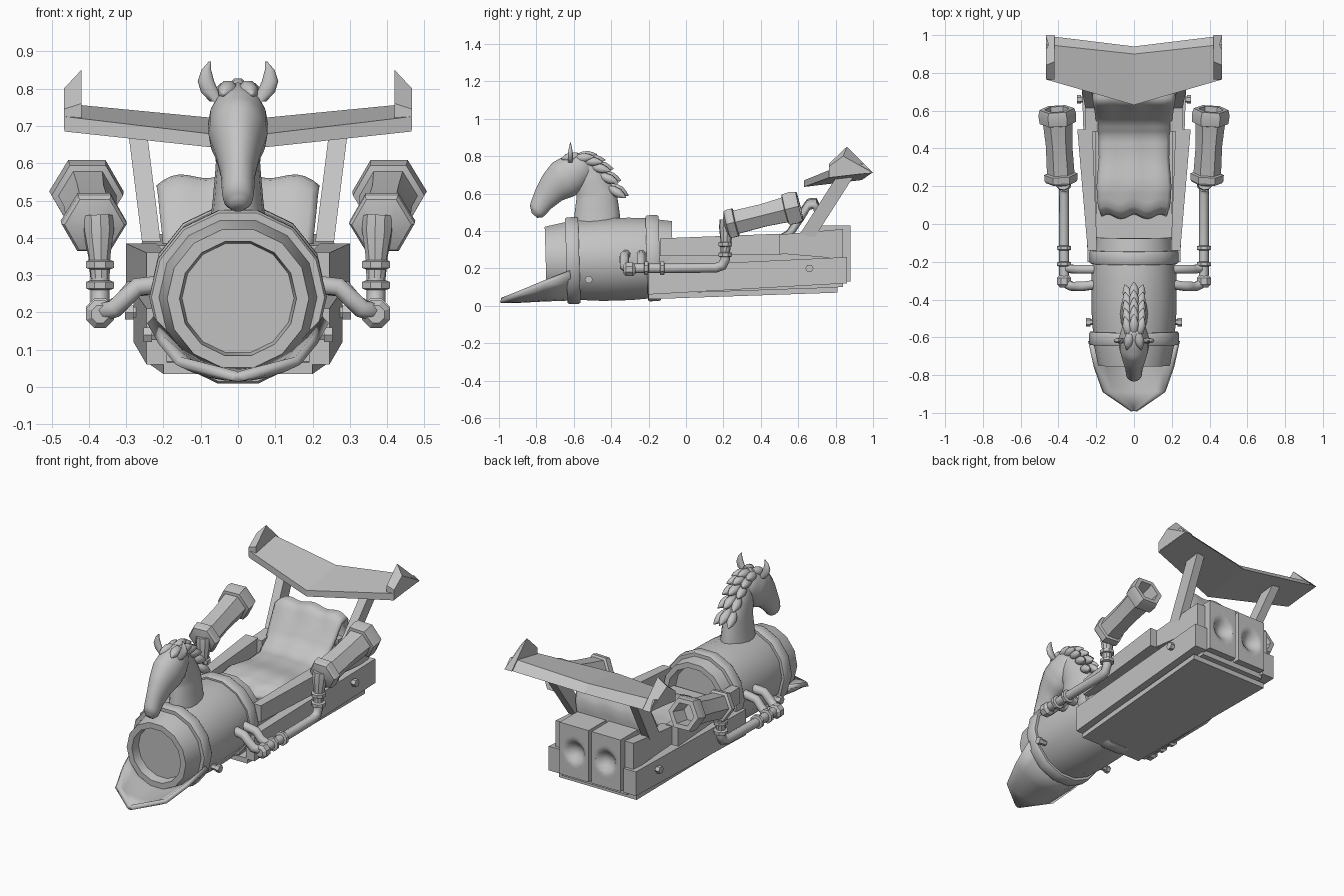
import bpy, bmesh
from math import sin, cos, pi
from mathutils import Vector

cube = bpy.data.objects.get("Cube")
if cube:
    bpy.data.objects.remove(cube, do_unlink=True)

grey = bpy.data.materials.new("plain_grey")
grey.use_nodes = True
colour = (0.55, 0.55, 0.55, 1)
grey.diffuse_color = colour
grey.node_tree.nodes["Principled BSDF"].inputs["Base Color"].default_value = colour


def make(name, points, faces, angle=32):
    """Mesh object with clean normals and angle-limited smooth shading."""
    me = bpy.data.meshes.new(name)
    me.from_pydata([tuple(p) for p in points], [], faces)
    bm = bmesh.new()
    bm.from_mesh(me)
    bmesh.ops.remove_doubles(bm, verts=bm.verts, dist=0.0002)
    bmesh.ops.recalc_face_normals(bm, faces=bm.faces)
    bm.to_mesh(me)
    bm.free()
    me.materials.append(grey)
    ob = bpy.data.objects.new(name, me)
    bpy.context.collection.objects.link(ob)
    bpy.ops.object.select_all(action='DESELECT')
    ob.select_set(True)
    bpy.context.view_layer.objects.active = ob
    bpy.ops.object.shade_smooth_by_angle(angle=angle * pi / 180)
    return ob


def loft(name, rings, angle=32):
    """Skin between rings of equal length, capped at both ends."""
    n = len(rings[0])
    faces = [(k * n + i, k * n + (i + 1) % n, (k + 1) * n + (i + 1) % n, (k + 1) * n + i)
             for k in range(len(rings) - 1) for i in range(n)]
    last = (len(rings) - 1) * n
    faces += [tuple(range(n)), tuple(range(last, last + n))]
    return make(name, [p for r in rings for p in r], faces, angle)


def lathe(name, origin, direction, profile, sides, angle=32):
    """Revolve (distance, radius) pairs round an axis."""
    q = Vector(direction).to_track_quat('Z', 'Y')
    turn = pi / sides
    return loft(name, [[Vector(origin) + q @ Vector((r * sin(2 * pi * i / sides + turn),
                                                    r * cos(2 * pi * i / sides + turn), t))
                        for i in range(sides)] for t, r in profile], angle)


def prism(name, ya, a, yb, b, side=1):
    """Tapered bar along y; a and b are x0, x1, z0, z1 at each end."""
    return loft(name, [[(side * x, y, z) for x, z in ((s[0], s[2]), (s[1], s[2]), (s[1], s[3]), (s[0], s[3]))]
                       for y, s in ((ya, a), (yb, b))])


def patch(name, f, nu, nv, thick=0, angle=32):
    """Parametric sheet, optionally thickened."""
    pts = [f(i / nu, j / nv) for j in range(nv + 1) for i in range(nu + 1)]
    w = nu + 1
    faces = [(j * w + i, j * w + i + 1, (j + 1) * w + i + 1, (j + 1) * w + i)
             for j in range(nv) for i in range(nu)]
    ob = make(name, pts, faces, angle)
    if thick:
        m = ob.modifiers.new("thickness", 'SOLIDIFY')
        m.thickness, m.offset = thick, 0
    return ob


def along(rows, t):
    """Linear interpolation through rows for t in 0..1."""
    k = min(int(t * (len(rows) - 1)), len(rows) - 2)
    f = t * (len(rows) - 1) - k
    return [p + (q - p) * f for p, q in zip(rows[k], rows[k + 1])]


def pipe(name, pts, radius):
    cu = bpy.data.curves.new(name, 'CURVE')
    cu.dimensions, cu.bevel_depth, cu.bevel_resolution, cu.use_fill_caps = '3D', radius, 2, True
    sp = cu.splines.new('POLY')
    sp.points.add(len(pts) - 1)
    for p, co in zip(sp.points, pts):
        p.co = (*co, 1)
    ob = bpy.data.objects.new(name, cu)
    bpy.context.collection.objects.link(ob)
    cu.materials.append(grey)
    sp.use_smooth = True
    bpy.ops.object.select_all(action='DESELECT')
    ob.select_set(True)
    bpy.context.view_layer.objects.active = ob
    bpy.ops.object.convert(target='MESH')


# Barrel with recessed ends and two hoops
nose, axis = (0, -0.75, 0.237), (0, 1, 0.03)
lathe("barrel", nose, axis, [(.05, .001), (.05, .15), (0, .157), (0, .19), (.11, .212), (.3, .226), (.45, .226),
                             (.55, .22), (.68, .2), (.68, .17), (.6, .165), (.6, .001)], 14)
for t, r, name in ((.11, .238, "front_hoop"), (.54, .236, "rear_hoop")):
    lathe(name, nose, axis, [(t, .2), (t, r - .006), (t + .01, r), (t + .06, r), (t + .07, r - .006), (t + .07, .2)], 14)

# Pointed scoop under the barrel nose: rows are y, half width, side z, bottom z
scoop = [(-.62, .235, .18, .04), (-.76, .205, .125, .035), (-.89, .16, .07, .028), (-.99, .01, .032, .027)]


def scoop_point(u, v):
    y, w, top, low = along(scoop, v)
    s = 2 * u - 1
    return (s * w, y, low + (top - low) * s * s)


patch("nose_scoop", scoop_point, 8, 3, 0.025)

# Chassis
prism("floor_plate", -.2, (-.2, .2, .035, .065), .81, (-.25, .25, .07, .1))
prism("inner_tub", -.12, (-.2, .2, .06, .27), .84, (-.21, .21, .1, .28))
for s, side in ((1, "left_"), (-1, "right_")):
    prism(side + "lower_rail", -.2, (.19, .245, .06, .21), .86, (.2, .28, .12, .26), s)
    prism(side + "upper_rail", -.14, (.195, .245, .265, .36), .5, (.22, .3, .275, .385), s)
    prism(side + "rear_rail", .49, (.19, .26, .28, .38), .84, (.19, .25, .25, .41), s)

    # Rear block with a round dent in its back face
    def block_point(u, v, s=s):
        a, b = (min(max((k * 18 - 1) / 16, 0), 1) for k in (u, v))
        x, z = .01 + .185 * a, .13 + .3 * b
        d = ((x - .1) ** 2 + (z - .28) ** 2) ** .5
        edge = min(u, v) < .01 or max(u, v) > .99
        return (s * x, .64 if edge else .88 - max(0, .04 * (1 - (d / .065) ** 2)), z)
    patch(side + "rear_block", block_point, 18, 18)

    # Bolts
    for y, x, z, n in ((.66, .25, .2, "rear_bolt"), (-.52, .2, .14, "front_bolt")):
        lathe(side + n, (s * x, y, z), (s, 0, 0), [(0, .016), (.03, .016), (.03, .022), (.053, .022)], 6)

    # Spoiler half, strut and end fin
    def slab(name, x0, a, x1, b):
        loft(side + name, [[(s * x0, *p) for p in a], [(s * x1, *p) for p in b]])
    slab("spoiler", 0, ((.63, .635), (.63, .67), (.9, .715), (.94, .672)),
         .465, ((.765, .685), (.765, .725), (.95, .76), (.997, .712)))
    slab("spoiler_fin", .42, ((.765, .7), (.765, .76), (.86, .85), (1, .71)),
         .467, ((.765, .69), (.765, .745), (.84, .8), (1, .71)))
    loft(side + "strut", [[(s * (x + dx), y + dy, z) for dx, dy in ((-.025, -.045), (.025, -.045), (.025, .045), (-.025, .045))]
                          for x, y, z in ((.225, .62, .33), (.27, .85, .69))])

    # Exhaust tube with flanges and open rear end
    lathe(side + "exhaust", (s * .385, .22, .435), (s * .06, 1, .25),
          [(-.015, .03), (0, .08), (.012, .088), (.045, .088), (.05, .073), (.2, .07), (.32, .078), (.325, .096),
           (.37, .1), (.4, .092), (.4, .065), (.3, .055), (.3, .001)], 6, 25)
    # Pipe run from the exhaust to the barrel
    lathe(side + "pipe_neck", (s * .37, .21, .29), (s * .03, .06, 1), [(0, .026), (.06, .03), (.13, .042), (.17, .04)], 10)
    pipe(side + "long_pipe", [(s * .37, .21, .33), (s * .37, .21, .25), (s * .37, .195, .215), (s * .37, .16, .203),
                              (s * .37, -.12, .2), (s * .37, -.28, .2), (s * .36, -.315, .203),
                              (s * .33, -.33, .21), (s * .3, -.33, .24), (s * .27, -.33, .268), (s * .2, -.32, .275)], .026)
    pipe(side + "branch_pipe", [(s * .37, -.21, .2), (s * .35, -.235, .203), (s * .315, -.24, .225),
                                (s * .285, -.24, .262), (s * .2, -.24, .275)], .025)
    lathe(side + "pipe_elbow", (s * .37, -.335, .195), (0, 1, 0), [(0, .025), (.015, .04), (.05, .04), (.065, .026)], 8)
    for at, d in (((.37, -.14, .2), (0, 1, 0)), ((.37, -.225, .2), (0, 1, 0)),
                  ((.37, .21, .26), (0, 0, 1)), ((.37, .21, .315), (0, 0, 1))):
        lathe(side + "pipe_collar", (s * at[0], *at[1:]), d, [(0, .028), (.004, .04), (.022, .04), (.026, .028)], 8)

# Draped seat: rows are y, z, half width
seat = [(.05, .29, .17), (.09, .335, .185), (.2, .355, .19), (.35, .335, .178), (.47, .34, .18), (.55, .39, .195),
        (.61, .48, .205), (.655, .55, .21), (.69, .555, .21), (.71, .5, .2), (.7, .36, .19)]


def seat_point(u, v):
    y, z, w = along(seat, v)
    c = 2 * u - 1
    fold = sin(u * 5 * pi) * .008
    return (c * w, y + (fold * 1.5 if v < .15 else 0), z + fold * (1 if v > .6 else .3) - .025 * abs(c) ** 5)


patch("seat_cushion", seat_point, 24, 30, 0.03, 60)


def organic(name, sections, n=16):
    """Elliptical loft; sections are front y, z, back y, z and half width."""
    smooth = [along(sections, k / 24) for k in range(25)]
    loft(name, [[(w * sin(a), (y0 + y1) / 2 + (y0 - y1) / 2 * cos(a), (z0 + z1) / 2 + (z0 - z1) / 2 * cos(a))
                 for a in (2 * pi * i / n for i in range(n))] for y0, z0, y1, z1, w in smooth], 60)


# Horse head and neck
organic("horse_head", [(-.825, .495, -.795, .47, .02), (-.835, .54, -.765, .472, .042), (-.805, .62, -.72, .52, .046),
                       (-.765, .7, -.66, .565, .062), (-.715, .765, -.6, .585, .079), (-.65, .8, -.55, .62, .08),
                       (-.58, .82, -.5, .68, .06), (-.51, .79, -.49, .74, .02)])
organic("horse_neck", [(-.605, .41, -.345, .41, .078), (-.595, .5, -.355, .5, .068), (-.585, .58, -.37, .6, .06),
                       (-.595, .66, -.42, .69, .056), (-.62, .72, -.49, .79, .045)])
for s in (1, -1):
    ear = [(.055, .765, .02), (.075, .79, .024), (.086, .82, .022), (.085, .85, .013), (.075, .873, .003)]
    loft("ear", [[(s * x + r * cos(a), -.618 + r * .6 * sin(a), z) for a in (2 * pi * i / 10 for i in range(10))]
                 for x, z, r in ear], 60)
    lathe("forelock", (s * .02, -.58, .8), (s * .2, -.9, -.15), [(0, .02), (.03, .028), (.06, .022), (.09, .003)], 8, 60)

# Mane tufts, three across, down the back of the neck
for k in range(5):
    y, z = -.56 + .045 * k, .8 - .006 * k - .009 * k * k
    for s in (-1, 0, 1):
        lathe("mane_tuft", (s * .028, y - .012 * abs(s), z - .012 * abs(s)), (s * .25, .9, .1 - .16 * k),
              [(-.03, .008), (0, .024), (.035, .026), (.06, .017), (.085, .002)], 8, 60)
